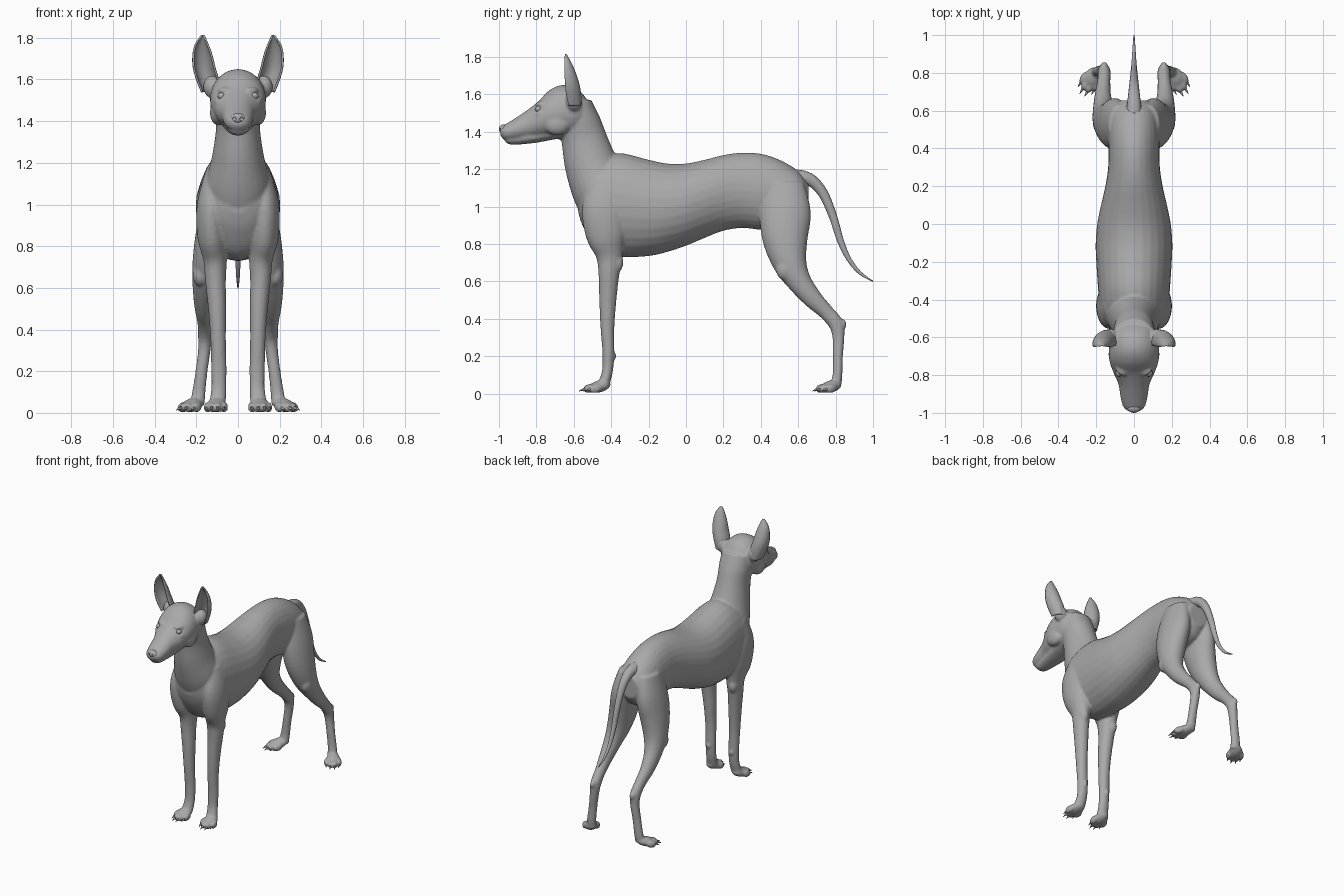
import bpy, bmesh, math
from mathutils import Vector, Matrix

if "Cube" in bpy.data.objects:
    bpy.data.objects.remove(bpy.data.objects["Cube"])

grey = bpy.data.materials.new("skin_grey")
grey.diffuse_color = (0.40, 0.40, 0.40, 1)
grey.use_nodes = True
grey.node_tree.nodes["Principled BSDF"].inputs["Base Color"].default_value = grey.diffuse_color


def finish(name, bm):
    bmesh.ops.recalc_face_normals(bm, faces=bm.faces)
    me = bpy.data.meshes.new(name)
    bm.to_mesh(me)
    bm.free()
    me.materials.append(grey)
    me.polygons.foreach_set("use_smooth", [True] * len(me.polygons))
    ob = bpy.data.objects.new(name, me)
    bpy.context.collection.objects.link(ob)
    return ob


def smooth_path(pts, sub=5):
    """Catmull-Rom interpolation of section tuples."""
    out, n = [], len(pts)
    for i in range(n - 1):
        p = [pts[max(i - 1, 0)], pts[i], pts[i + 1], pts[min(i + 2, n - 1)]]
        for k in range(sub):
            t = k / sub
            out.append([0.5 * (2 * b + (c - a) * t + (2 * a - 5 * b + 4 * c - d) * t * t
                               + (3 * b - a - 3 * c + d) * t ** 3) for a, b, c, d in zip(*p)])
    return out + [list(pts[-1])]


def loft(bm, pts, axis=None, side=1, seg=28):
    """Elliptical tube through (x, y, z, half width, half depth)."""
    path = smooth_path(pts)
    cs = [Vector((p[0] * side, p[1], p[2])) for p in path]
    rings = []
    for i, p in enumerate(path):
        t = axis or (cs[min(i + 1, len(cs) - 1)] - cs[max(i - 1, 0)]).normalized()
        u = Vector((1, 0, 0))
        u = (u - t * u.dot(t)).normalized()
        v = t.cross(u)
        rings.append([bm.verts.new(cs[i] + u * p[3] * math.cos(a) + v * p[4] * math.sin(a))
                      for a in (2 * math.pi * k / seg for k in range(seg))])
    for a, b in zip(rings, rings[1:]):
        for k in range(seg):
            bm.faces.new((a[k], a[(k + 1) % seg], b[(k + 1) % seg], b[k]))
    bm.faces.new(rings[0])
    bm.faces.new(rings[-1])


def spine(rows):
    """(y, top, bottom, half width) rows to upright sections."""
    return [(0, y, (t + b) / 2, w, (t - b) / 2) for y, t, b, w in rows]


def ball(bm, c, r, rot=0.0, tilt=0.0):
    m = (Matrix.Translation(c) @ Matrix.Rotation(rot, 4, 'Z') @ Matrix.Rotation(tilt, 4, 'X')
         @ Matrix.Diagonal((*r, 1)))
    bmesh.ops.create_uvsphere(bm, u_segments=20, v_segments=12, radius=1, matrix=m)


Y = Vector((0, 1, 0))
body = bmesh.new()

# torso
loft(body, spine([(-.575, 1.1, .96, .06), (-.54, 1.2, .87, .13), (-.46, 1.26, .76, .18),
                  (-.35, 1.285, .73, .19), (-.2, 1.25, .735, .2), (-.1, 1.23, .757, .203),
                  (0, 1.23, .79, .195), (.1, 1.25, .832, .175), (.2, 1.275, .87, .152),
                  (.3, 1.288, .885, .137), (.4, 1.282, .875, .135), (.5, 1.25, .87, .135),
                  (.6, 1.19, .9, .12), (.655, 1.12, .97, .07)]), Y)
# neck
loft(body, [(0, -.585, 1.56, .105, .08), (0, -.57, 1.46, .11, .11), (0, -.545, 1.36, .106, .122),
            (0, -.51, 1.23, .125, .14), (0, -.46, 1.09, .155, .15), (0, -.42, .95, .14, .13)])
# skull and muzzle
loft(body, spine([(-.52, 1.56, 1.43, .08), (-.58, 1.63, 1.38, .122), (-.66, 1.65, 1.36, .134),
                  (-.73, 1.622, 1.362, .129), (-.79, 1.562, 1.36, .108), (-.85, 1.515, 1.355, .082),
                  (-.92, 1.468, 1.35, .071), (-.97, 1.437, 1.355, .056), (-.992, 1.42, 1.38, .03)]), Y)
# lower jaw
loft(body, spine([(-.7, 1.42, 1.36, .08), (-.8, 1.41, 1.341, .068), (-.9, 1.39, 1.331, .05),
                  (-.95, 1.38, 1.334, .04), (-.968, 1.37, 1.35, .022)]), Y)

front_leg = [(.1, -.42, 1.14, .06, .09), (.128, -.435, .99, .07, .12), (.125, -.428, .85, .07, .108),
             (.11, -.41, .74, .057, .073), (.108, -.412, .64, .05, .056), (.1, -.418, .5, .043, .046),
             (.095, -.42, .35, .037, .037), (.092, -.415, .22, .037, .032),
             (.092, -.42, .12, .036, .029), (.098, -.44, .05, .04, .03)]
hind_leg = [(.075, .52, 1.12, .06, .11), (.1, .53, .97, .08, .137), (.122, .53, .83, .085, .122),
            (.145, .555, .7, .075, .092), (.16, .605, .6, .058, .066), (.165, .675, .51, .044, .052),
            (.16, .75, .435, .035, .041), (.158, .803, .37, .034, .04), (.162, .815, .3, .03, .032),
            (.175, .812, .2, .029, .027), (.188, .81, .1, .032, .026), (.195, .8, .04, .036, .03)]
claws = bmesh.new()


def paw(x, y, yaw, s):
    """Pad, four toes and claws pointing along the yaw direction."""
    f = Vector((s * math.sin(yaw), -math.cos(yaw), 0))
    r = Vector((f.y, -f.x, 0))
    o = Vector((s * x, y, 0))
    rot = math.atan2(f.y, f.x) + math.pi / 2
    ball(body, o + f * .035 + Vector((0, 0, .038)), (.046, .062, .032), rot, .25)
    for off, fwd in ((-.041, .06), (-.0145, .087), (.0145, .087), (.041, .06)):
        c = o + r * off + f * fwd
        ball(body, c + Vector((0, 0, .027)), (.0175, .036, .025), rot, .2)
        m = (Matrix.Translation(c + f * .04 + Vector((0, 0, .019))) @ Matrix.Rotation(rot, 4, 'Z')
             @ Matrix.Rotation(math.radians(110), 4, 'X'))
        bmesh.ops.create_cone(claws, cap_ends=True, segments=10, radius1=.009, radius2=.001,
                              depth=.036, matrix=m)


eyes = bmesh.new()
for s in (1, -1):
    loft(body, front_leg, side=s)
    loft(body, hind_leg, side=s)
    paw(.1, -.428, .1, s)
    paw(.2, .805, .55, s)
    # elbow, wrist pad, kneecap, hock point
    ball(body, (s * .12, -.365, .7), (.032, .03, .05))
    ball(body, (s * .092, -.385, .2), (.013, .014, .018))
    ball(body, (s * .18, .53, .665), (.038, .05, .06))
    ball(body, (s * .158, .835, .37), (.02, .024, .03))
    # ear root, brow, eyelids, cheek
    ball(body, (s * .125, -.6, 1.565), (.042, .045, .055))
    ball(body, (s * .066, -.775, 1.548), (.036, .026, .014), s * .6)
    ball(body, (s * .09, -.775, 1.497), (.024, .026, .012), s * .6)
    ball(body, (s * .095, -.69, 1.44), (.04, .07, .06))
    ball(eyes, (s * .079, -.789, 1.521), (.019, .019, .017))

# fuse the soft body into one skin
body_ob = finish("body", body)
rm = body_ob.modifiers.new("fuse", 'REMESH')
rm.mode = 'VOXEL'
rm.voxel_size = .0075
rm.use_smooth_shade = True
sm = body_ob.modifiers.new("soften", 'SMOOTH')
sm.factor, sm.iterations = .5, 7
finish("eyes", eyes)
finish("claws", claws)

# tail
tail = bmesh.new()
loft(tail, [(0, .58, 1.155, .045, .045), (0, .66, 1.145, .034, .034), (0, .73, 1.075, .026, .027),
            (0, .785, .95, .02, .022), (0, .825, .82, .016, .018), (0, .87, .72, .012, .013),
            (0, .93, .645, .008, .009), (0, 1.0, .6, .003, .003)], seg=16)
finish("tail", tail)

# nose with carved nostrils
nose = bmesh.new()
ball(nose, (0, -.975, 1.413), (.036, .025, .026))
nose_ob = finish("nose", nose)
cut = bmesh.new()
for s in (1, -1):
    ball(cut, (s * .018, -.997, 1.41), (.009, .014, .009))
cut_ob = finish("nostril_cutter", cut)
cut_ob.hide_render = True
cut_ob.hide_set(True)
bo = nose_ob.modifiers.new("nostrils", 'BOOLEAN')
bo.operation, bo.object = 'DIFFERENCE', cut_ob

# cupped ears: rows of (z, x, y, half width, depth)
ear_rows = smooth_path([(1.54, .138, -.615, .035, .05), (1.6, .147, -.625, .05, .06),
                        (1.66, .163, -.632, .05, .056), (1.72, .171, -.638, .043, .042),
                        (1.77, .174, -.643, .028, .025), (1.812, .169, -.646, .004, .004)])
for s, name in ((1, "ear_left"), (-1, "ear_right")):
    bm = bmesh.new()
    rows = []
    for z, x, y, w, d in ear_rows:
        angs = [math.radians(-105 + 210 * k / 16) for k in range(17)]
        rows.append([bm.verts.new((s * (x + w * math.sin(a)), y + d * math.cos(a), z)) for a in angs])
    for a, b in zip(rows, rows[1:]):
        for k in range(16):
            bm.faces.new((a[k], a[k + 1], b[k + 1], b[k]))
    ear = finish(name, bm)
    so = ear.modifiers.new("thickness", 'SOLIDIFY')
    so.thickness, so.offset = .009, 0
